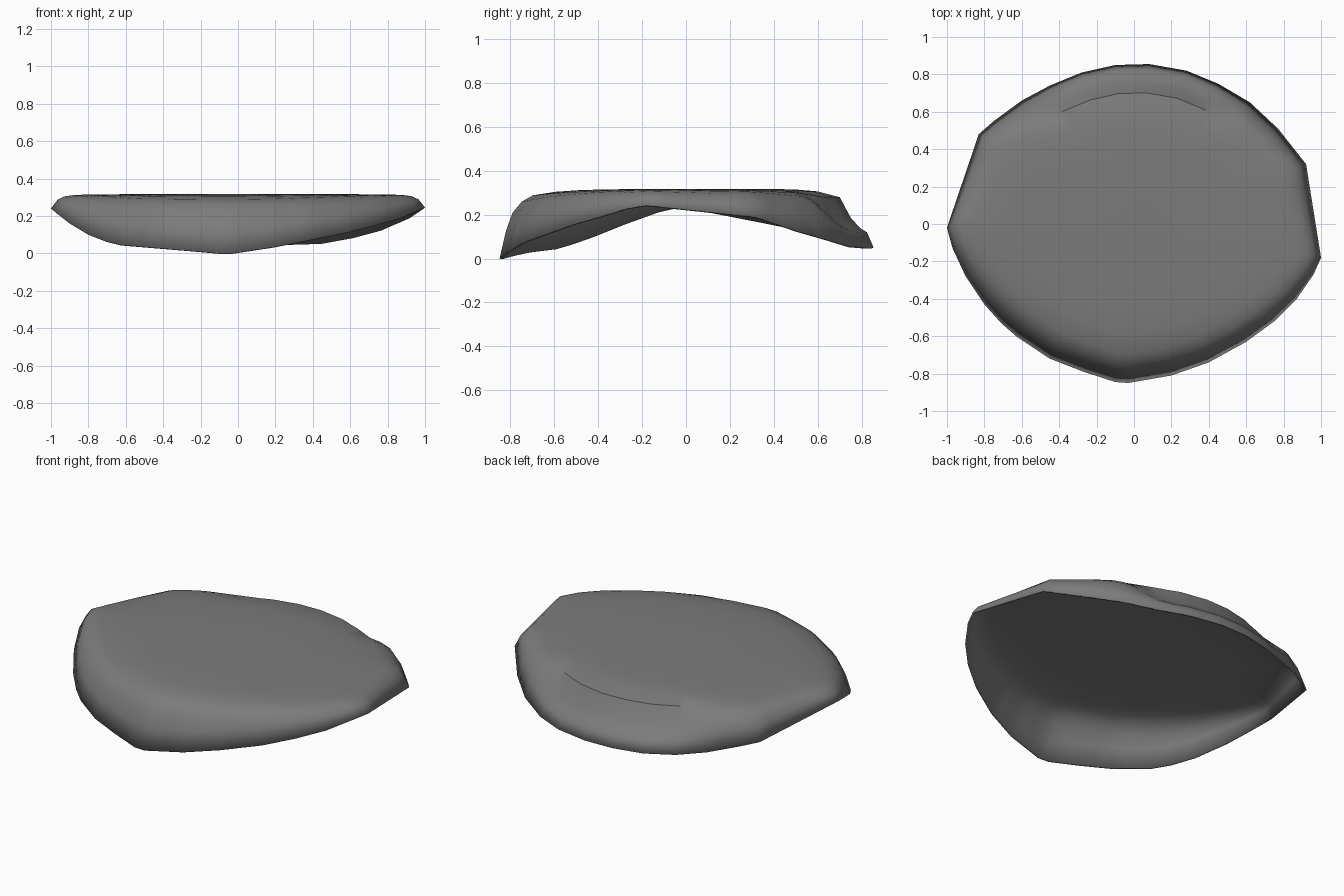
import bpy, bmesh, math

if "Cube" in bpy.data.objects:
    bpy.data.objects.remove(bpy.data.objects["Cube"])

TOP = 0.317
# Rim outline (x, y, z), counter-clockwise from the right corner
RIM = [
    (1.0, -.18, .245), (.92, .32, .19), (.77, .51, .125), (.62, .65, .085),
    (.45, .75, .055), (.28, .82, .05), (.08, .855, .05), (-.1, .85, .05),
    (-.28, .81, .05), (-.45, .74, .06), (-.6, .66, .085), (-.75, .55, .12),
    (-.83, .48, .14), (-1.0, -.02, .24), (-.97, -.13, .215), (-.9, -.28, .16),
    (-.8, -.43, .10), (-.71, -.53, .065), (-.63, -.6, .045), (-.45, -.72, .03),
    (-.27, -.79, .015), (-.1, -.845, 0), (-.03, -.85, 0), (.2, -.81, .035),
    (.4, -.74, .075), (.6, -.63, .115), (.75, -.52, .155), (.87, -.4, .19),
    (.96, -.27, .23)]
# Fractions of the radius, and share of the drop reached there
S = [.3, .57, .70, .82, .88, .93, .965, 1]
FRONT = [0, .016, .04, .09, .18, .34, .60, 1]   # tall rounded wall
SIDE = [0, 0, .01, .03, .06, .15, .38, 1]       # shallow side edge
BACK = [0, .005, .04, .14, .50, .67, .74, 1]    # wall with a flared lip


def subdivide(points):
    """Add points along each rim segment, more on the long ones."""
    out = []
    for a, b in zip(points, points[1:] + points[:1]):
        n = max(1, round(math.dist(a, b) / .08))
        out += [tuple(p + (q - p) * i / n for p, q in zip(a, b)) for i in range(n)]
    return out


def drop_share(i, x, y, z):
    t = min(1, max(0, (TOP - z - .07) / .2))
    base = SIDE[i] + (FRONT[i] - SIDE[i]) * t
    off = abs(math.atan2(x, y))                 # angle away from the back
    w = min(1, max(0, (math.radians(50) - off) / math.radians(25)))
    w = w * w * (3 - 2 * w)
    return base + (BACK[i] - base) * w


# Shell surface: rings from the flat crown out to the wavy rim
bm = bmesh.new()
rim = subdivide(RIM)
rings = [[bm.verts.new((x * s, y * s, TOP - (TOP - z) * drop_share(i, x, y, z)))
          for x, y, z in rim] for i, s in enumerate(S)]
n = len(rim)
bm.faces.new(rings[0])
for a, b in zip(rings, rings[1:]):
    for k in range(n):
        m = (k + 1) % n
        bm.faces.new((a[k], b[k], b[m], a[m]))
bmesh.ops.recalc_face_normals(bm, faces=bm.faces)
if sum(f.normal.z * f.calc_area() for f in bm.faces) < 0:
    bmesh.ops.reverse_faces(bm, faces=bm.faces)
mesh = bpy.data.meshes.new("shell_plate")
bm.to_mesh(mesh)
bm.free()
shell = bpy.data.objects.new("shell_plate", mesh)
bpy.context.collection.objects.link(shell)

# Thin wall, grown inward
solid = shell.modifiers.new("thickness", 'SOLIDIFY')
solid.thickness = .01
solid.offset = -1

grey = bpy.data.materials.new("mid grey")
grey.diffuse_color = (.2, .2, .2, 1)
grey.use_nodes = True
grey.node_tree.nodes["Principled BSDF"].inputs["Base Color"].default_value = grey.diffuse_color
mesh.materials.append(grey)

bpy.context.view_layer.objects.active = shell
shell.select_set(True)
bpy.ops.object.shade_smooth_by_angle(angle=math.radians(40))
